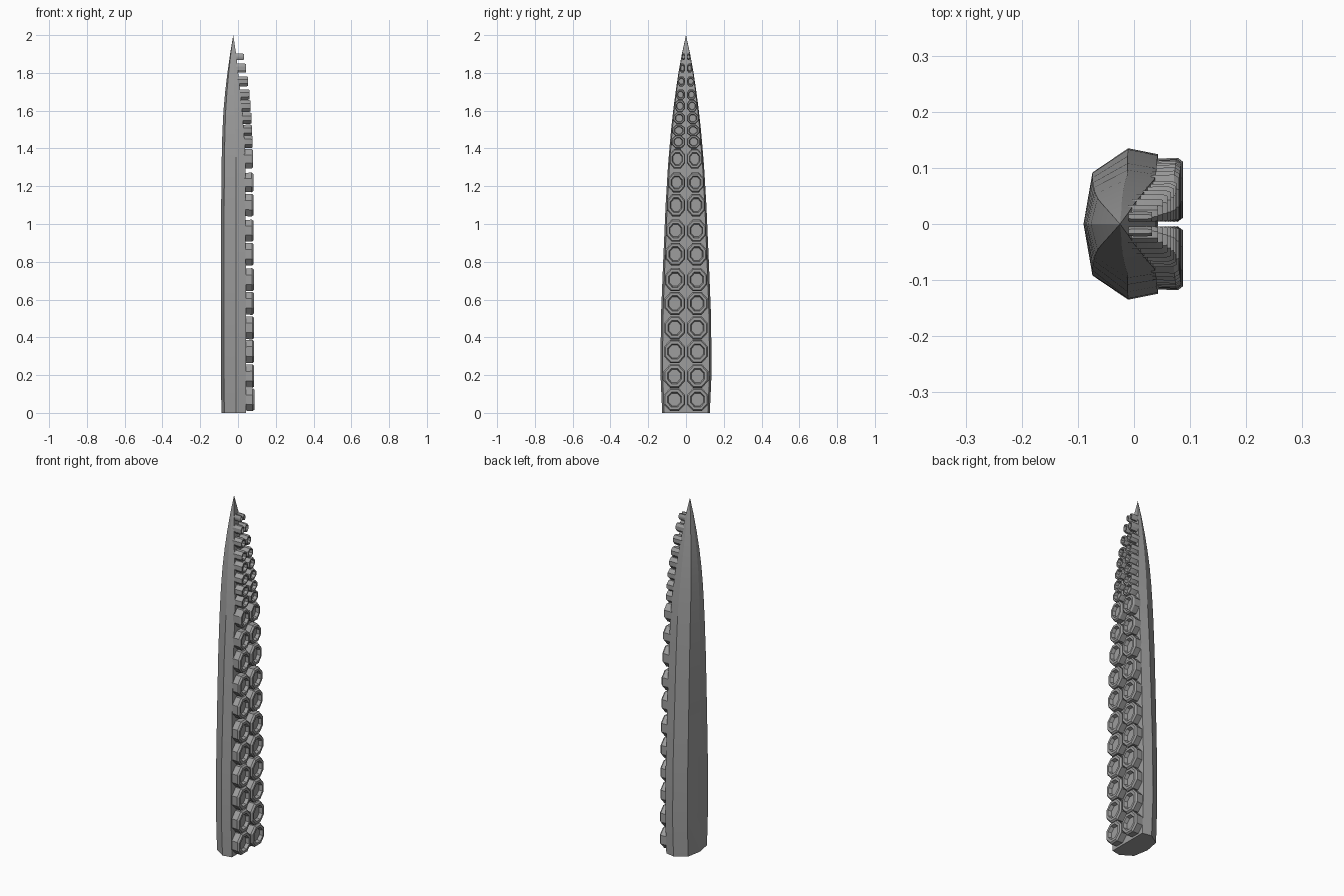
import bpy, bmesh, math

if "Cube" in bpy.data.objects:
    bpy.data.objects.remove(bpy.data.objects["Cube"])

grey = bpy.data.materials.new("slate grey")
grey.diffuse_color = (0.34, 0.34, 0.34, 1)
grey.use_nodes = True
grey.node_tree.nodes["Principled BSDF"].inputs["Base Color"].default_value = grey.diffuse_color


def interp(table, z, col):
    """Linear lookup of one column in a table sorted by z."""
    for a, b in zip(table, table[1:]):
        if z <= b[0]:
            t = (z - a[0]) / (b[0] - a[0])
            return a[col] + (b[col] - a[col]) * t
    return table[-1][col]


def finish(bm, name, angle):
    bmesh.ops.recalc_face_normals(bm, faces=bm.faces)
    mesh = bpy.data.meshes.new(name)
    bm.to_mesh(mesh)
    bm.free()
    mesh.materials.append(grey)
    obj = bpy.data.objects.new(name, mesh)
    bpy.context.collection.objects.link(obj)
    bpy.ops.object.select_all(action='DESELECT')
    obj.select_set(True)
    bpy.context.view_layer.objects.active = obj
    bpy.ops.object.shade_smooth_by_angle(angle=math.radians(angle))


def bridge(bm, a, b):
    n = len(a)
    for i in range(n):
        bm.faces.new((a[i], a[(i + 1) % n], b[(i + 1) % n], b[i]))


# Tapering arm: height, back x, sucker-side x, half width
ARM = [(0, -.088, .043, .126), (.2, -.09, .043, .135), (.5, -.09, .042, .133),
       (.8, -.09, .041, .121), (1.1, -.089, .04, .108), (1.3, -.087, .039, .096),
       (1.42, -.085, .036, .086), (1.5, -.082, .030, .079), (1.6, -.077, .022, .068),
       (1.7, -.068, .012, .055), (1.8, -.056, .001, .040), (1.9, -.042, -.010, .022),
       (2.0, -.026, -.024, .0)]
# Cross-section as fractions of depth and half width
SECTION = [(0, 0), (.12, .68), (.6, 1), (1, .92), (1, -.92), (.6, -1), (.12, -.68)]

bm = bmesh.new()
rings = [[bm.verts.new((xl + (xr - xl) * u, w * v, z)) for u, v in SECTION]
         for z, xl, xr, w in ARM[:-1]]
for a, b in zip(rings, rings[1:]):
    bridge(bm, a, b)
bm.faces.new(rings[0])
tip = bm.verts.new((-.025, 0, 2))
for i in range(len(SECTION)):
    bm.faces.new((rings[-1][i], rings[-1][(i + 1) % len(SECTION)], tip))
finish(bm, "tentacle_arm", 20)

# Suckers: height, outer edge y, rim x, half height
SUCKERS = [(.07, .118, .087, .060), (.195, .118, .086, .062), (.325, .116, .085, .062),
           (.45, .115, .085, .061), (.58, .114, .084, .061), (.705, .112, .084, .061),
           (.84, .109, .083, .060), (.965, .106, .083, .058), (1.10, .101, .082, .060),
           (1.22, .095, .081, .052), (1.345, .088, .080, .052), (1.435, .077, .076, .034),
           (1.495, .072, .074, .031), (1.56, .067, .071, .031), (1.625, .060, .066, .032),
           (1.685, .053, .060, .028), (1.755, .045, .052, .027), (1.825, .034, .043, .024),
           (1.885, .022, .032, .017)]
R8 = 1 / math.cos(math.pi / 8)

bm = bmesh.new()
for z, outer, top, hz in SUCKERS:
    inner = .004
    hy, cy = (outer - inner) / 2, (outer + inner) / 2
    base = interp(ARM, min(z + hz, 2), 2) - .006
    # wall, bevelled rim, then hollow cup
    profile = [(base, .97), (top - .009, 1), (top, .88), (top, .66), (top - .018, .56)]
    for side in (-1, 1):
        loops = []
        for x, s in profile:
            loops.append([bm.verts.new((x,
                          side * cy + hy * s * R8 * math.cos((i + .5) * math.pi / 4),
                          z + hz * s * R8 * math.sin((i + .5) * math.pi / 4)))
                          for i in range(8)])
        for a, b in zip(loops, loops[1:]):
            bridge(bm, a, b)
        bm.faces.new(loops[0])
        bm.faces.new(loops[-1])
finish(bm, "suckers", 30)
